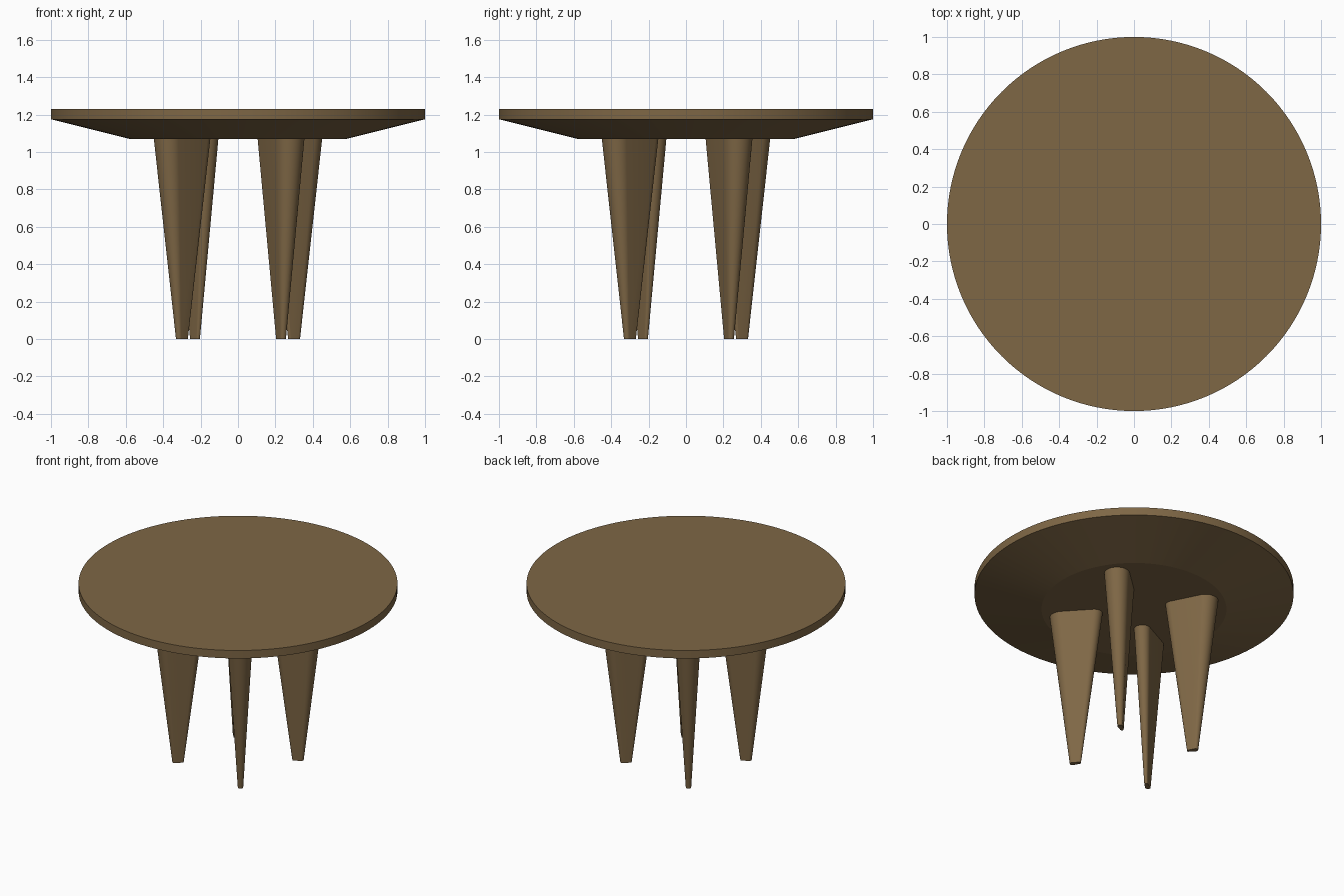
import bpy, bmesh, math

if "Cube" in bpy.data.objects:
    bpy.data.objects.remove(bpy.data.objects["Cube"])

wood = bpy.data.materials.new("wood")
wood.diffuse_color = (0.21, 0.135, 0.06, 1)
wood.use_nodes = True
wood.node_tree.nodes["Principled BSDF"].inputs["Base Color"].default_value = wood.diffuse_color


def loft(name, rings):
    """Skin a stack of closed rings and cap both ends."""
    bm = bmesh.new()
    loops = [[bm.verts.new(p) for p in ring] for ring in rings]
    n = len(loops[0])
    for a, b in zip(loops, loops[1:]):
        for i in range(n):
            j = (i + 1) % n
            bm.faces.new((a[i], a[j], b[j], b[i]))
    bm.faces.new(loops[0][::-1])
    bm.faces.new(loops[-1])
    mesh = bpy.data.meshes.new(name)
    bm.to_mesh(mesh)
    bm.free()
    obj = bpy.data.objects.new(name, mesh)
    bpy.context.collection.objects.link(obj)
    mesh.materials.append(wood)
    bpy.ops.object.select_all(action='DESELECT')
    obj.select_set(True)
    bpy.context.view_layer.objects.active = obj
    bpy.ops.object.shade_smooth_by_angle(angle=math.radians(12))
    return obj


def circle(r, z, n=128):
    return [(r * math.cos(2 * math.pi * i / n), r * math.sin(2 * math.pi * i / n), z)
            for i in range(n)]


# Round top with a chamfered underside
loft("table_top", [circle(r, z) for r, z in ((0.58, 1.07), (1, 1.175), (1, 1.23))])

# Teardrop leg section, fat end pointing outward
OUTER, R_OUT = (0.275, -0.37), 0.08
INNER, R_IN = (0.157, -0.20), 0.052
CENTRE = (0.23, -0.30)
dx, dy = OUTER[0] - INNER[0], OUTER[1] - INNER[1]
AXIS, LENGTH = math.atan2(dy, dx), math.hypot(dx, dy)


def leg_ring(scale, z, n=64):
    ring = []
    for i in range(n):
        t = 2 * math.pi * i / n
        fat = math.cos(t - AXIS) > -(R_OUT - R_IN) / LENGTH
        c, r = (OUTER, R_OUT) if fat else (INNER, R_IN)
        p = (c[0] + r * math.cos(t), c[1] + r * math.sin(t))
        ring.append(tuple(m + (v - m) * scale for v, m in zip(p, CENTRE)) + (z,))
    return ring


# Four tapering legs, each turned a quarter
for k, name in enumerate(("front_right", "back_right", "back_left", "front_left")):
    leg = loft(name + "_leg", [leg_ring(0.21, 0), leg_ring(1.0, 1.07)])
    leg.rotation_euler.z = k * math.pi / 2
